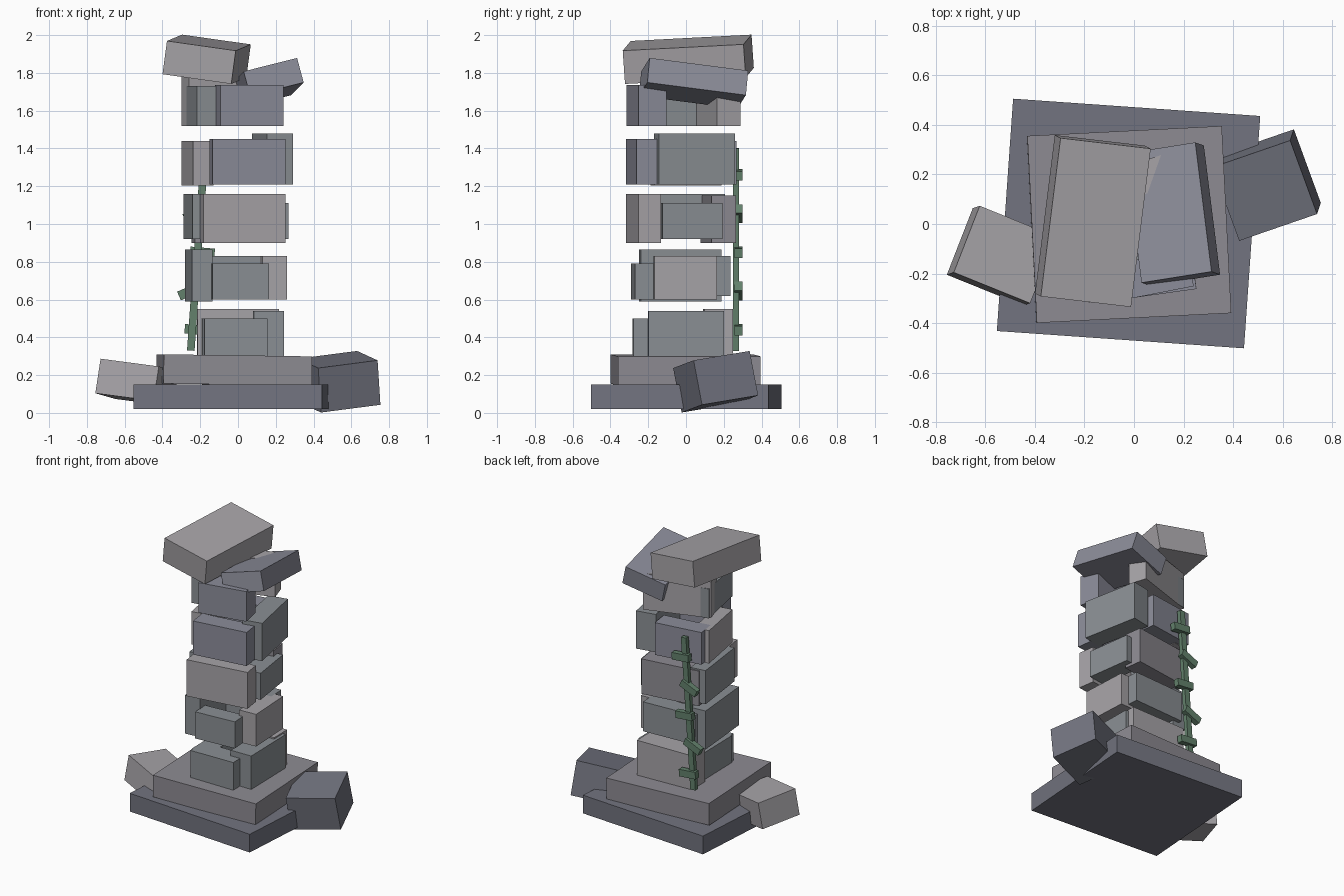
import bpy
from math import radians
from mathutils import Vector


def material(name, r, g, b):
    m = bpy.data.materials.new(name)
    m.diffuse_color = (r, g, b, 1)
    return m


DARK = material("dark_stone", 0.17, 0.175, 0.215)
BLUE = material("blue_stone", 0.26, 0.265, 0.32)
COOL = material("cool_stone", 0.255, 0.275, 0.295)
WARM = material("warm_stone", 0.27, 0.26, 0.29)
LIGHT = material("light_stone", 0.385, 0.37, 0.39)
GREEN = material("vine_green", 0.125, 0.22, 0.15)


def box(name, center, size, rot, mat):
    bpy.ops.mesh.primitive_cube_add(size=1, location=center,
                                    rotation=[radians(a) for a in rot])
    ob = bpy.context.object
    ob.name = name
    ob.scale = size
    bpy.ops.object.transform_apply(location=False, rotation=False, scale=True)
    ob.data.materials.append(mat)
    return ob


# stepped plinth
box("base_slab", (-0.022, 0.002, 0.085), (1.0, 0.94, 0.13), (0, 0, -4), DARK)
box("upper_plinth", (-0.02, -0.002, 0.227), (0.786, 0.756, 0.155), (0, 0.8, 2.9), WARM)

# fallen stones leaning on the plinth
box("fallen_stone_left", (-0.535, -0.128, 0.16), (0.335, 0.29, 0.185), (-6, 7, -22), LIGHT)
box("fallen_stone_right", (0.535, 0.157, 0.165), (0.335, 0.32, 0.24), (9, -7, 19), DARK)

# tower courses: side, x, y, width, depth, z bottom, z top, yaw, stone
courses = [
    [("front", -0.012, -0.205, 0.335, 0.15, 0.30, 0.50, 1, COOL),
     ("right", 0.16, 0.0, 0.16, 0.40, 0.30, 0.54, 1, COOL),
     ("back", 0.0, 0.17, 0.43, 0.15, 0.30, 0.55, 1, LIGHT),
     ("left", -0.12, -0.08, 0.14, 0.34, 0.30, 0.50, 1, COOL)],
    [("front", 0.01, -0.22, 0.30, 0.12, 0.60, 0.79, 4, COOL),
     ("right", 0.187, -0.005, 0.13, 0.33, 0.60, 0.83, 3, LIGHT),
     ("back", -0.02, 0.165, 0.40, 0.12, 0.62, 0.83, 3, COOL),
     ("left", -0.208, -0.03, 0.11, 0.43, 0.59, 0.865, 5, COOL)],
    [("front", 0.025, -0.225, 0.44, 0.12, 0.90, 1.16, 8.5, LIGHT),
     ("right", 0.18, 0.025, 0.13, 0.32, 0.92, 1.11, 8, COOL),
     ("back", -0.03, 0.17, 0.42, 0.13, 0.90, 1.15, 8, WARM),
     ("left", -0.21, 0.0, 0.11, 0.40, 0.92, 1.16, 7, COOL)],
    [("front", 0.05, -0.225, 0.39, 0.13, 1.21, 1.45, 8, BLUE),
     ("right", 0.183, 0.045, 0.14, 0.41, 1.21, 1.48, 11, COOL),
     ("back", -0.10, 0.18, 0.34, 0.13, 1.21, 1.44, 8, BLUE),
     ("left", -0.215, 0.0, 0.11, 0.36, 1.205, 1.44, 10, LIGHT)],
    [("front", 0.06, -0.21, 0.34, 0.15, 1.52, 1.735, 11, BLUE),
     ("back", -0.06, 0.155, 0.46, 0.13, 1.52, 1.78, 18, LIGHT),
     ("left", -0.20, -0.02, 0.11, 0.38, 1.52, 1.73, 11, COOL)],
]
for i, course in enumerate(courses, 1):
    for side, x, y, w, d, z0, z1, yaw, stone in course:
        box(f"course_{i}_{side}_stone", (x, y, (z0 + z1) / 2),
            (w, d, z1 - z0), (0, 0, yaw), stone)

# toppled cap stones
box("cap_stone_large", (-0.166, 0.012, 1.872), (0.37, 0.645, 0.178), (3, 8, -6.7), LIGHT)
box("cap_stone_small", (0.156, 0.04, 1.745), (0.295, 0.53, 0.135), (-7.5, -14, 9), BLUE)

# climbing vine on the back, leaves alternating sides
low, high = Vector((-0.25, 0.265, 0.33)), Vector((-0.175, 0.265, 1.40))
box("vine_stem", (low + high) / 2, (0.04, 0.03, (high - low).length), (0, 4, 0), GREEN)
for i in range(5):
    z = 0.44 + 0.205 * i
    p = low.lerp(high, (z - low.z) / (high.z - low.z))
    odd = i % 2
    box(f"vine_leaf_{i + 1}", (p.x + (-0.025 if odd else 0.025), 0.278, z),
        (0.13, 0.04, 0.05), (0, -24 if odd else 5, 0), GREEN)
